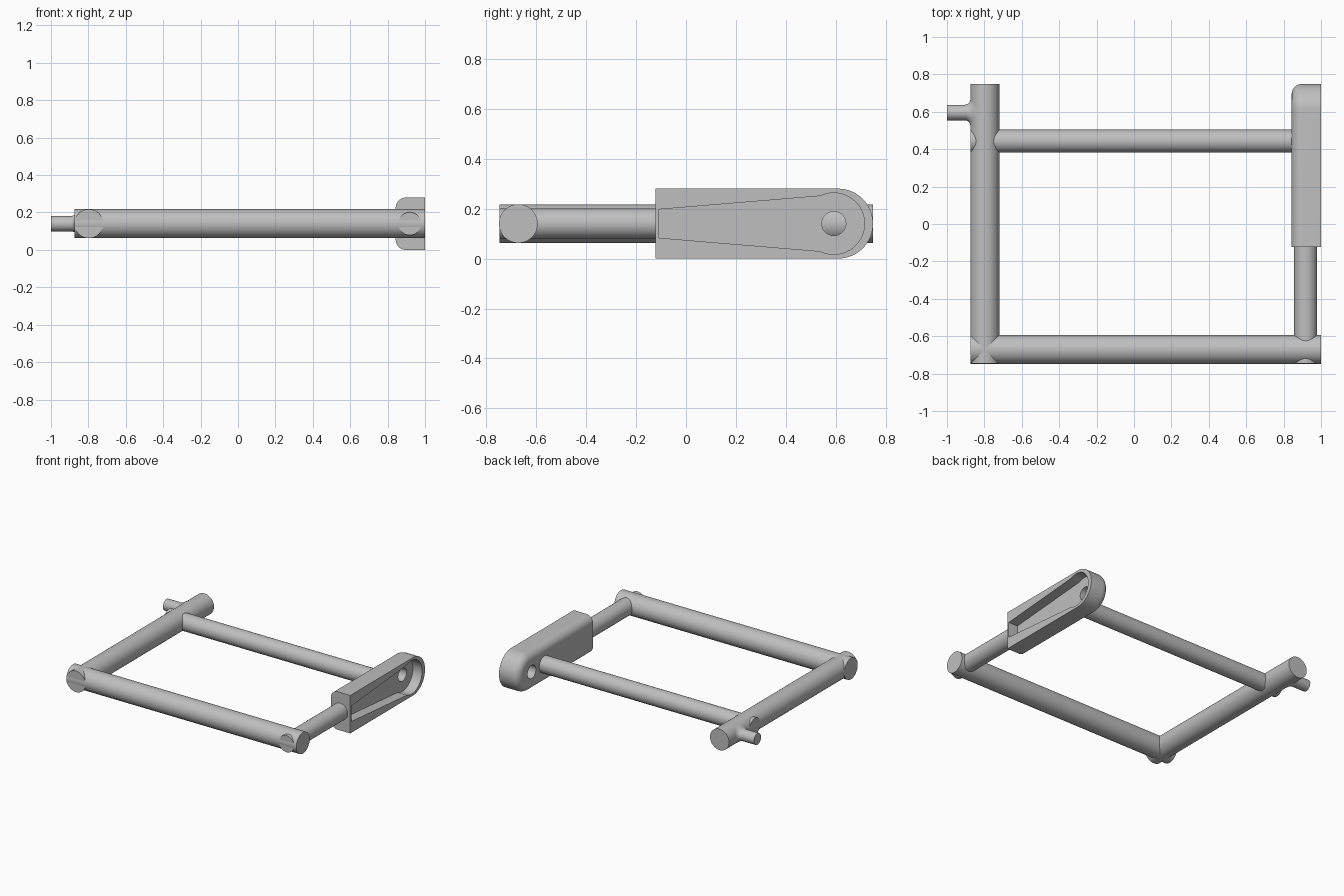
import bpy, bmesh, math
from mathutils import Vector

if "Cube" in bpy.data.objects:
    bpy.data.objects.remove(bpy.data.objects["Cube"])

Z = 0.14        # centre height of every tube
R = 0.0775      # thick tube radius
R2 = 0.0615     # thin tube radius

grey = bpy.data.materials.new("plain grey")
grey.diffuse_color = (0.52, 0.52, 0.52, 1)
grey.use_nodes = True
grey.node_tree.nodes["Principled BSDF"].inputs["Base Color"].default_value = grey.diffuse_color


def finish(name, bm):
    bmesh.ops.recalc_face_normals(bm, faces=bm.faces[:])
    me = bpy.data.meshes.new(name)
    bm.to_mesh(me)
    bm.free()
    me.materials.append(grey)
    ob = bpy.data.objects.new(name, me)
    bpy.context.collection.objects.link(ob)
    return ob


def smooth(ob):
    bpy.ops.object.select_all(action='DESELECT')
    ob.select_set(True)
    bpy.context.view_layer.objects.active = ob
    bpy.ops.object.shade_smooth_by_angle(angle=math.radians(30))


def loft(name, rings):
    """Skin a list of equal length rings and cap both ends."""
    bm = bmesh.new()
    vs = [[bm.verts.new(p) for p in ring] for ring in rings]
    n = len(vs[0])
    for a, b in zip(vs, vs[1:]):
        for i in range(n):
            j = (i + 1) % n
            bm.faces.new((a[i], a[j], b[j], b[i]))
    bm.faces.new(vs[0])
    bm.faces.new(vs[-1])
    return finish(name, bm)


def tube(name, a, b, r):
    a, b = Vector(a), Vector(b)
    d = (b - a).normalized()
    u = d.cross(Vector((0, 0, 1)))
    w = Vector((0, 0, 1))
    angles = [math.tau * i / 64 for i in range(64)]
    rings = [[p + r * (u * math.cos(t) + w * math.sin(t)) for t in angles]
             for p in (a, b)]
    return loft(name, rings)


# Frame tubes
LX, FY, RX, CY = -0.7975, -0.6715, 0.918, 0.443
smooth(tube("left_tube", (LX, -0.747, Z), (LX, 0.749, Z), R))
smooth(tube("front_tube", (-0.875, FY, Z), (1, FY, Z), R))
smooth(tube("right_tube", (RX, -0.747, Z), (RX, -0.115, Z), R2))
smooth(tube("cross_bar", (-0.873, CY, Z), (0.86, CY, Z), R2))

# Side pin with a fillet that follows the left tube's surface
PY, PR, FR = 0.596, 0.0415, 0.03
angles = [math.tau * i / 48 for i in range(48)]
pin = [[(-1, PY + PR * math.cos(t), Z + PR * math.sin(t)) for t in angles]]
for k in range(9):
    a = math.pi / 2 * k / 8
    r = PR + FR * (1 - math.cos(a))
    h = FR * (1 - math.sin(a))
    pin.append([(LX - math.sqrt(R * R - (r * math.sin(t)) ** 2) - h,
                 PY + r * math.cos(t), Z + r * math.sin(t)) for t in angles])
pin.append([(LX, PY + 0.03 * math.cos(t), Z + 0.03 * math.sin(t)) for t in angles])
smooth(loft("side_pin", pin))

# Housing: square front, round back, filleted inner edge
H, BY, FIL = 0.14, 0.609, 0.055


def outline(x, inset):
    r = H - inset
    pts = [(x, -0.122, Z - r)]
    for i in range(41):
        a = -math.pi / 2 + math.pi * i / 40
        pts.append((x, BY + r * math.cos(a), Z + r * math.sin(a)))
    return pts + [(x, -0.122, Z + r)]


rings = []
for k in range(11):
    a = math.pi / 2 * k / 10
    rings.append(outline(0.843 + FIL * (1 - math.cos(a)), FIL * (1 - math.sin(a))))
rings.append(outline(1, 0))
housing = loft("housing", rings)

# Tapered pocket in the outer face, and a hole through the round end
HY, HR = 0.592, 0.123


def pocket(x):
    start = math.radians(115)
    pts = [(x, -0.108, Z - 0.057), (x, 0.52, Z - 0.109)]
    for i in range(41):
        a = -start + 2 * start * i / 40
        pts.append((x, HY + HR * math.cos(a), Z + HR * math.sin(a)))
    return pts + [(x, 0.52, Z + 0.109), (x, -0.108, Z + 0.057)]


cutters = [loft("pocket_cutter", [pocket(0.925), pocket(1.1)]),
           tube("hole_cutter", (0.7, HY, Z), (1.2, HY, Z), 0.048)]
for c in cutters:
    m = housing.modifiers.new(c.name, 'BOOLEAN')
    m.operation = 'DIFFERENCE'
    m.solver = 'EXACT'
    m.object = c
bpy.context.view_layer.objects.active = housing
for m in list(housing.modifiers):
    bpy.ops.object.modifier_apply(modifier=m.name)
for c in cutters:
    bpy.data.objects.remove(c)
smooth(housing)
